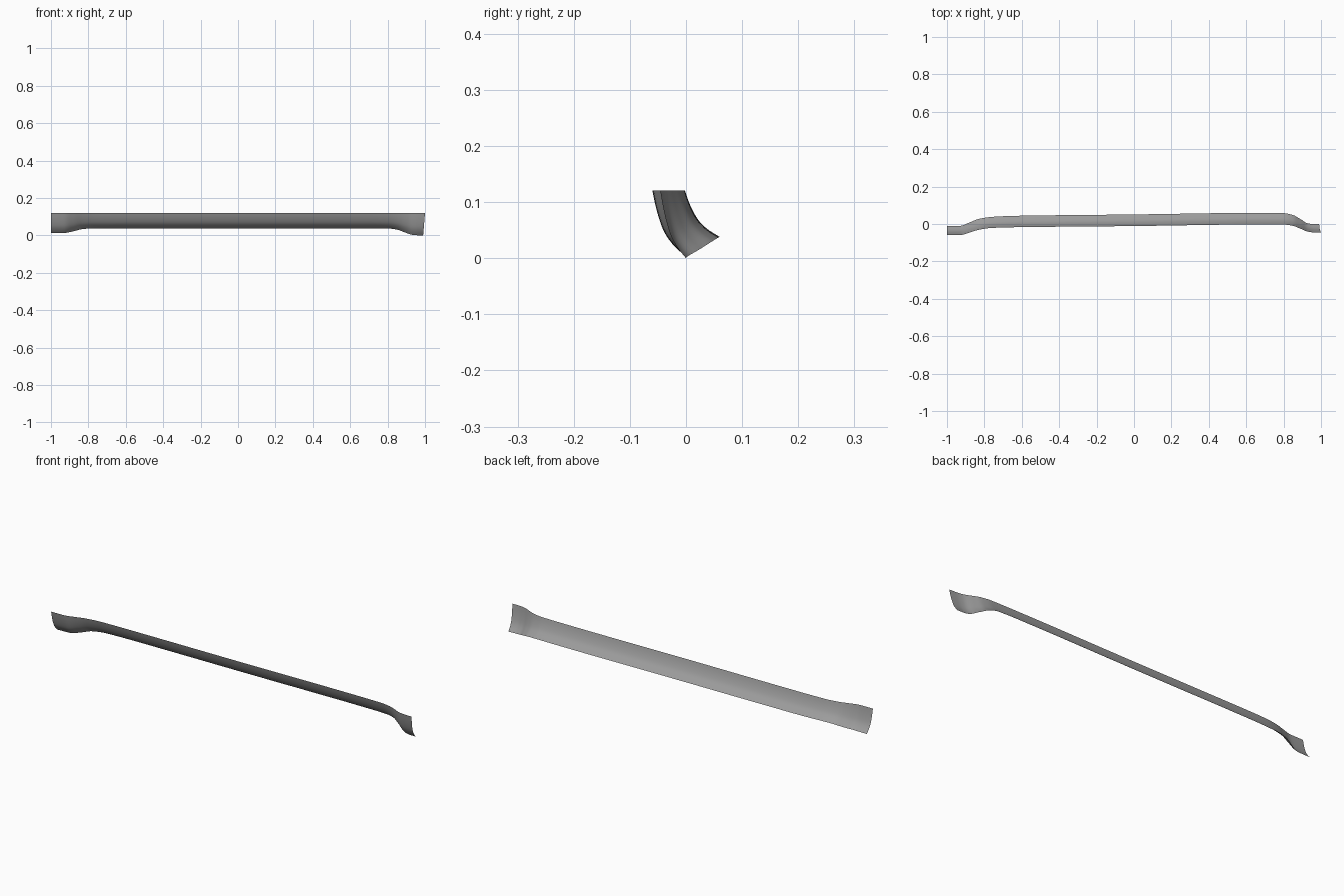
import bpy, bmesh

if "Cube" in bpy.data.objects:
    bpy.data.objects.remove(bpy.data.objects["Cube"])

# Stations along the strip: x, y of top edge, y of bottom edge, z of bottom edge
STATIONS = [
    (-1.00, -0.060, -0.011, 0.012),
    (-0.93, -0.059, -0.010, 0.013),
    (-0.88, -0.046, 0.008, 0.022),
    (-0.83, -0.031, 0.027, 0.034),
    (-0.76, -0.021, 0.038, 0.038),
    (-0.62, -0.017, 0.044, 0.038),
    (0.00, -0.011, 0.051, 0.038),
    (0.70, -0.002, 0.060, 0.038),
    (0.80, -0.003, 0.058, 0.037),
    (0.85, -0.010, 0.048, 0.031),
    (0.89, -0.025, 0.026, 0.017),
    (0.93, -0.041, 0.004, 0.004),
    (0.96, -0.045, 0.000, 0.001),
    (1.00, -0.046, 0.000, 0.000),
]
# Cross-section from top to bottom: share of the drop, share of the sweep back
SECTION = [(0, 0), (0.24, 0.11), (0.47, 0.25), (0.68, 0.43),
           (0.85, 0.68), (0.95, 0.89), (1, 1)]
TOP = 0.121


def slopes(pts, k):
    d = [(b[k] - a[k]) / (b[0] - a[0]) for a, b in zip(pts, pts[1:])]
    mid = [2 * p * q / (p + q) if p * q > 0 else 0 for p, q in zip(d, d[1:])]
    return [d[0]] + mid + [d[-1]]


def sample(pts, k, x):
    """Smooth interpolation without overshoot."""
    m = slopes(pts, k)
    i = max(j for j in range(len(pts) - 1) if pts[j][0] <= x + 1e-9)
    h = pts[i + 1][0] - pts[i][0]
    t = (x - pts[i][0]) / h
    return ((2*t**3 - 3*t*t + 1) * pts[i][k] + (t**3 - 2*t*t + t) * h * m[i]
            + (3*t*t - 2*t**3) * pts[i + 1][k] + (t**3 - t*t) * h * m[i + 1])


# Curved sheet lofted through the stations
bm = bmesh.new()
xs = []
for a, b in zip(STATIONS, STATIONS[1:]):
    xs += [a[0] + (b[0] - a[0]) * i / 5 for i in range(5)]
xs.append(1.0)
rows = []
N = 16
for x in xs:
    y0, y1, z1 = (sample(STATIONS, k, x) for k in (1, 2, 3))
    row = []
    for j in range(N + 1):
        s = j / N
        w = sample(SECTION, 1, s)
        # the right end leans slightly inward towards its lower edge
        lean = 0.01 * s * max(0, (x - 0.9) / 0.1)
        row.append(bm.verts.new((x - lean, y0 + (y1 - y0) * w, TOP + (z1 - TOP) * s)))
    rows.append(row)
for r, q in zip(rows, rows[1:]):
    for j in range(N):
        f = bm.faces.new((r[j], r[j + 1], q[j + 1], q[j]))
        f.smooth = True
mesh = bpy.data.meshes.new("curved_trim_strip")
bm.to_mesh(mesh)
bm.free()
strip = bpy.data.objects.new("curved_trim_strip", mesh)
bpy.context.collection.objects.link(strip)

# Dark grey finish
grey = bpy.data.materials.new("dark_grey")
grey.diffuse_color = (0.33, 0.33, 0.33, 1)
grey.use_nodes = True
grey.node_tree.nodes["Principled BSDF"].inputs["Base Color"].default_value = grey.diffuse_color
mesh.materials.append(grey)
